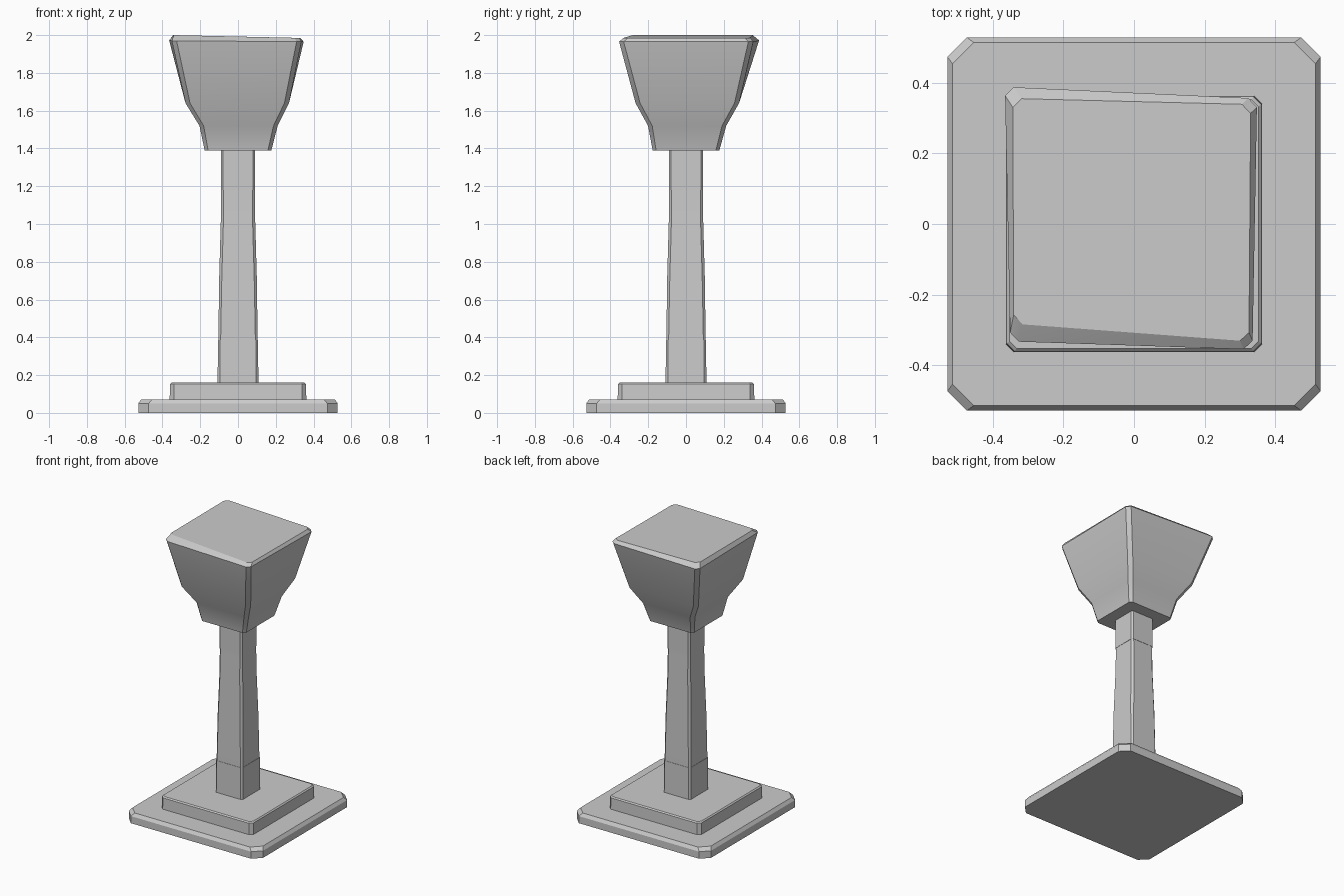
import bpy, math
from mathutils import Vector

if "Cube" in bpy.data.objects:
    bpy.data.objects.remove(bpy.data.objects["Cube"])


def square(h, z, cx=0.0, cy=0.0):
    """Four corners of a square, counter-clockwise from front left."""
    return [(cx + sx * h, cy + sy * h, z) for sx, sy in ((-1, -1), (1, -1), (1, 1), (-1, 1))]


def ring(corners, cut):
    """Chamfer each corner, giving eight points."""
    pts = [Vector(c) for c in corners]
    out = []
    for i, p in enumerate(pts):
        for q in (pts[i - 1], pts[(i + 1) % 4]):
            out.append(p + (q - p).normalized() * cut)
    return out


def loft(name, sections):
    """Skin a stack of chamfered sections into a closed block."""
    verts = [v for corners, cut in sections for v in ring(corners, cut)]
    n = len(sections)
    faces = [tuple(range(7, -1, -1)), tuple(range((n - 1) * 8, n * 8))]
    for k in range(n - 1):
        for i in range(8):
            a, b = k * 8 + i, k * 8 + (i + 1) % 8
            faces.append((a, b, b + 8, a + 8))
    mesh = bpy.data.meshes.new(name)
    mesh.from_pydata(verts, [], faces)
    obj = bpy.data.objects.new(name, mesh)
    bpy.context.collection.objects.link(obj)
    bpy.context.view_layer.objects.active = obj
    obj.select_set(True)
    bpy.ops.object.shade_smooth_by_angle(angle=math.radians(25))
    obj.select_set(False)
    return obj


# Lower and upper plinth slabs
loft("base_slab", [(square(0.528, 0), 0.055), (square(0.528, 0.05), 0.055),
                   (square(0.513, 0.072), 0.06)])
loft("base_step", [(square(0.362, 0.06), 0.022), (square(0.36, 0.152), 0.022),
                   (square(0.352, 0.16), 0.02)])

# Post: foot block, tapered shaft, neck block
loft("post_foot", [(square(0.108, 0.15), 0.012), (square(0.106, 0.385), 0.012)])
loft("post_shaft", [(square(0.104, 0.38), 0.012), (square(0.1, 0.7), 0.014),
                    (square(0.091, 1.02), 0.014), (square(0.089, 1.185), 0.012)])
loft("post_neck", [(square(0.091, 1.18), 0.012), (square(0.091, 1.42), 0.012)])

# Flared head with a slightly uneven, tilted top
rim = [(-0.35, -0.332, 1.97), (0.335, -0.355, 1.965), (0.348, 0.355, 1.965), (-0.365, 0.388, 1.972)]
cap = [(-0.34, -0.282, 2.0), (0.325, -0.332, 1.985), (0.33, 0.338, 1.985), (-0.343, 0.355, 2.0)]
loft("head", [(square(0.176, 1.388), 0.018),
              (square(0.207, 1.52, 0.003, 0.006), 0.022),
              (square(0.274, 1.64, -0.004, 0.007), 0.024),
              (rim, 0.025), (cap, 0.025)])
